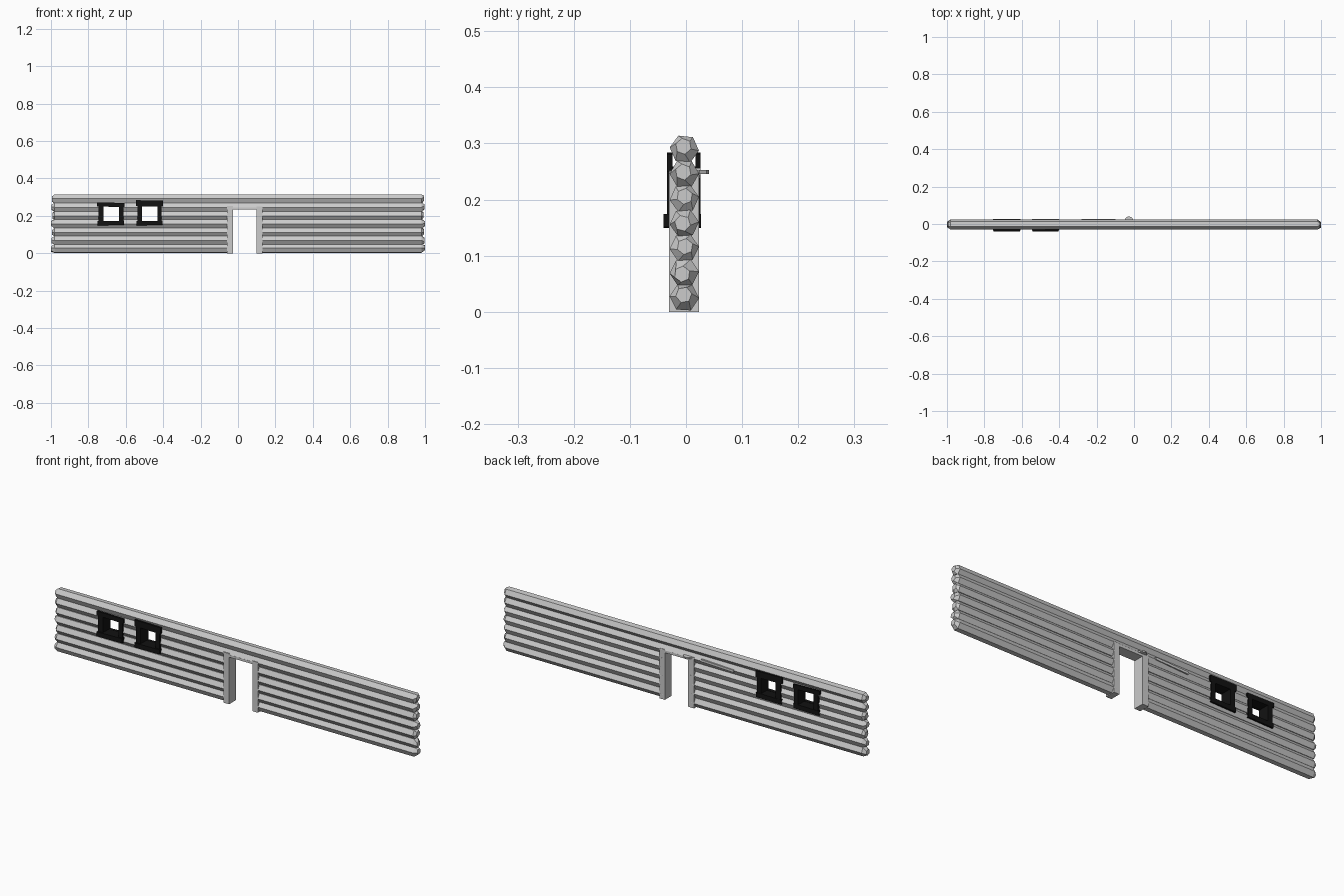
import bpy, bmesh, math, random
from mathutils import Vector

random.seed(4)
cube = bpy.data.objects.get("Cube")
if cube:
    bpy.data.objects.remove(cube, do_unlink=True)


def material(name, rgb):
    m = bpy.data.materials.new(name)
    m.use_nodes = True
    m.diffuse_color = (*rgb, 1)
    m.node_tree.nodes["Principled BSDF"].inputs["Base Color"].default_value = (*rgb, 1)
    return m


GREY = material("pale grey wood", (0.6, 0.6, 0.6))
BLACK = material("black paint", (0.006, 0.006, 0.006))


def finish(name, bm, mat):
    bmesh.ops.recalc_face_normals(bm, faces=bm.faces)
    me = bpy.data.meshes.new(name)
    bm.to_mesh(me)
    bm.free()
    me.materials.append(mat)
    ob = bpy.data.objects.new(name, me)
    bpy.context.collection.objects.link(ob)
    return ob


def box(name, xs, ys, zs, mat, tilt=0):
    """Box from its limits; tilt slides one end up for a hand-cut look."""
    bm = bmesh.new()
    bmesh.ops.create_cube(bm, size=1)
    lims = (xs, ys, zs)
    for v in bm.verts:
        right = v.co.x > 0
        v.co = Vector([l[int(c > 0)] for l, c in zip(lims, v.co)])
        v.co.z += tilt if right else 0
    return finish(name, bm, mat)


# Openings through the wall: x limits, z limits
WALL_Y = -0.003
DOOR = ((-0.028, 0.10), (0, 0.234))
WINDOWS = (("right_window", (-0.72, -0.635), (0.172, 0.25), 0.272),
           ("left_window", (-0.512, -0.43), (0.172, 0.252), 0.284))
cutters = [box("door_cutter", (-0.04, 0.11), (-0.1, 0.1), (-0.1, 0.24), GREY)]
for name, xs, zs, top in WINDOWS:
    cutters.append(box(name + "_cutter", (xs[0] - 0.004, xs[1] + 0.004), (-0.1, 0.1),
                       (zs[0] - 0.004, zs[1] + 0.004), GREY))


# Stacked six-sided logs with rough, chamfered ends
def log(name, z):
    bm = bmesh.new()
    turn = random.uniform(-0.12, 0.12)
    end = 1 - random.uniform(0, 0.008)
    rings = []
    for x, size in ((-end, 0.55), (-0.982, 1), (0.982, 1), (end, 0.55)):
        dy, dz = (random.uniform(-0.005, 0.005) if size < 1 else 0 for _ in range(2))
        twist = random.uniform(-0.4, 0.4) if size < 1 else 0
        ring = []
        for k in range(6):
            a = turn + twist + k * math.tau / 6
            r = 0.0262 * size
            ring.append(bm.verts.new((x, WALL_Y + dy + r * math.cos(a), z + dz + r * math.sin(a))))
        rings.append(ring)
    for a, b in zip(rings, rings[1:]):
        for k in range(6):
            j = (k + 1) % 6
            bm.faces.new((a[k], a[j], b[j], b[k]))
    bm.faces.new(rings[0])
    bm.faces.new(rings[-1])
    ob = finish(name, bm, GREY)
    for c in cutters:
        mod = ob.modifiers.new("opening", 'BOOLEAN')
        mod.operation = 'DIFFERENCE'
        mod.solver = 'EXACT'
        mod.object = c
    bpy.context.view_layer.update()
    cut = bpy.data.meshes.new_from_object(ob.evaluated_get(bpy.context.evaluated_depsgraph_get()))
    ob.modifiers.clear()
    ob.data = cut


for i in range(7):
    log(f"log_{i + 1}", 0.026 + 0.044 * i)
for c in cutters:
    bpy.data.objects.remove(c, do_unlink=True)

# Door frame
(dx0, dx1), (dz0, dz1) = DOOR
DEPTH = (-0.030, 0.023)
box("door_right_jamb", (dx0 - 0.032, dx0), DEPTH, (0, 0.252), GREY)
box("door_left_jamb", (dx1, dx1 + 0.03), DEPTH, (0, 0.25), GREY)
box("door_lintel", (dx0, dx1), DEPTH, (dz1, 0.246), GREY)

# Window frames: a lining through the wall with boards on both faces
for name, (x0, x1), (z0, z1), top in WINDOWS:
    lining = (-0.031, 0.024)
    for side, xs in (("right", (x0 - 0.007, x0)), ("left", (x1, x1 + 0.007))):
        box(f"{name}_{side}_lining", xs, lining, (z0, z1), BLACK)
    box(name + "_top_lining", (x0 - 0.007, x1 + 0.007), lining, (z1, z1 + 0.007), BLACK)
    box(name + "_bottom_lining", (x0 - 0.007, x1 + 0.007), lining, (z0 - 0.007, z0), BLACK)
    for face, board, ledge in (("front", (-0.034, -0.024), (-0.040, -0.022)),
                               ("back", (0.017, 0.026), (0.015, 0.027))):
        tag = f"{name}_{face}"
        box(tag + "_right_board", (x0 - 0.026, x0), board, (z0 - 0.015, z1 + 0.015), BLACK)
        box(tag + "_left_board", (x1, x1 + 0.022), board, (z0 - 0.015, z1 + 0.015), BLACK)
        box(tag + "_lintel", (x0 - 0.034, x1 + 0.028), board, (z1, top), BLACK, -0.003)
        box(tag + "_sill", (x0 - 0.03, x1 + 0.025), ledge, (0.149, z0), BLACK, 0.002)

# Small round peg plate on the back, above the doorway
bm = bmesh.new()
bmesh.ops.create_cone(bm, cap_ends=True, segments=10, radius1=0.024, radius2=0.024, depth=0.007)
bmesh.ops.translate(bm, verts=bm.verts, vec=(-0.027, 0.017, 0.249))
finish("peg_plate", bm, GREY)

# Long splinter of wood on the back
box("wood_splinter", (-0.28, -0.1), (0.015, 0.026), (0.238, 0.25), GREY, 0.006)
